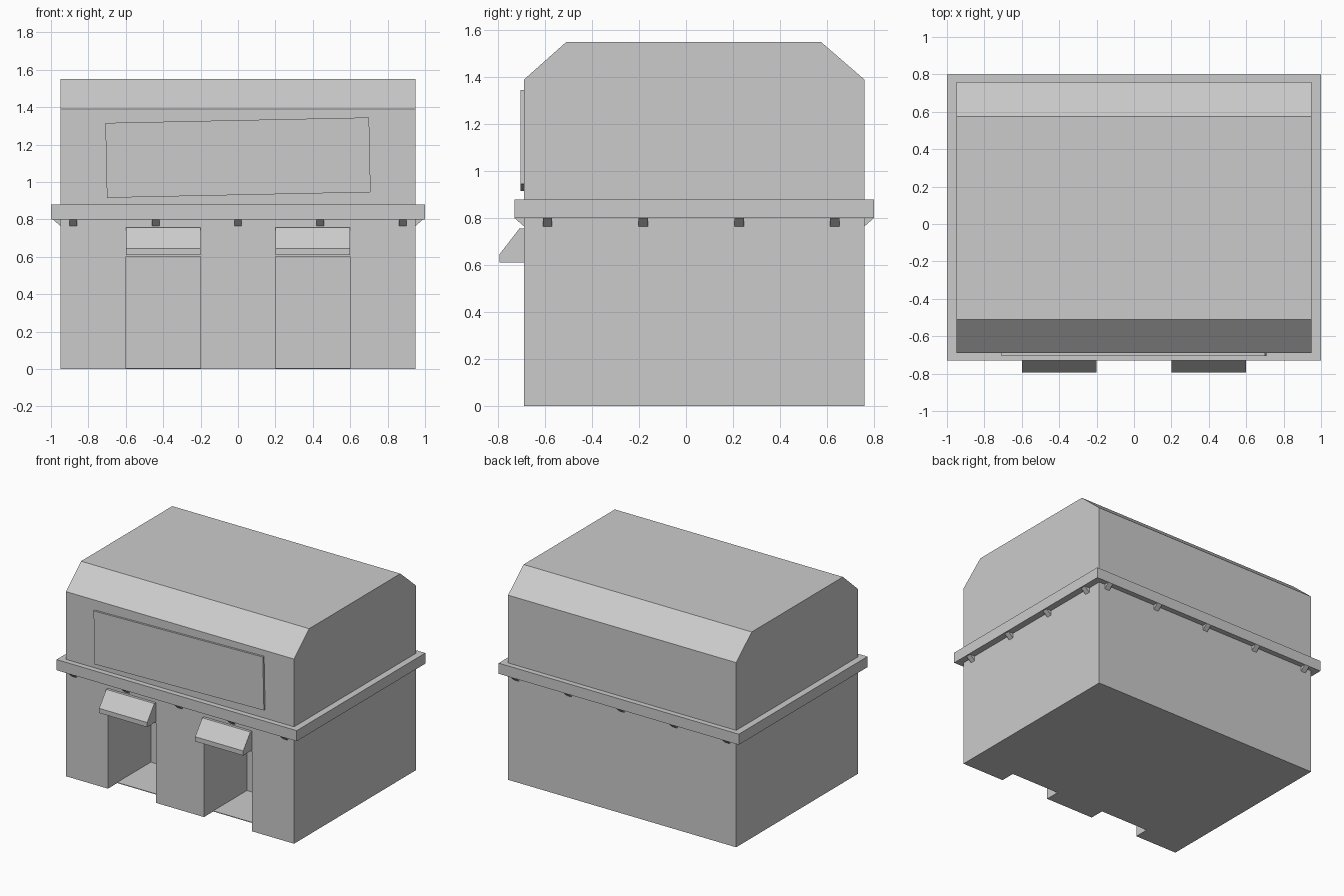
import bpy, bmesh, math
from mathutils import Vector

cube = bpy.data.objects.get("Cube")
if cube:
    bpy.data.objects.remove(cube, do_unlink=True)

grey = bpy.data.materials.new("plain_grey")
grey.use_nodes = True
GREY = (0.6, 0.6, 0.6, 1)
grey.diffuse_color = GREY
grey.node_tree.nodes["Principled BSDF"].inputs["Base Color"].default_value = GREY

FRONT, BACK, SIDE = -0.69, 0.76, 0.95


def prism(name, profile, axis_point, vector):
    """Extrude a 2D profile, placed by axis_point(a, b), along a vector."""
    bm = bmesh.new()
    face = bm.faces.new([bm.verts.new(axis_point(a, b)) for a, b in profile])
    new = bmesh.ops.extrude_face_region(bm, geom=[face])["geom"]
    bmesh.ops.translate(bm, vec=vector, verts=[v for v in new if isinstance(v, bmesh.types.BMVert)])
    bmesh.ops.recalc_face_normals(bm, faces=bm.faces)
    mesh = bpy.data.meshes.new(name)
    bm.to_mesh(mesh)
    bm.free()
    mesh.materials.append(grey)
    obj = bpy.data.objects.new(name, mesh)
    bpy.context.collection.objects.link(obj)
    return obj


def along_x(name, profile, x0, x1):
    return prism(name, profile, lambda y, z: (x0, y, z), Vector((x1 - x0, 0, 0)))


def box(name, x0, x1, y0, y1, z0, z1):
    return along_x(name, [(y0, z0), (y1, z0), (y1, z1), (y0, z1)], x0, x1)


def carve(target, cutter):
    cutter.hide_render = True
    mod = target.modifiers.new("opening", 'BOOLEAN')
    mod.operation, mod.solver, mod.object = 'DIFFERENCE', 'EXACT', cutter
    bpy.context.view_layer.objects.active = target
    bpy.ops.object.modifier_apply(modifier=mod.name)
    bpy.data.objects.remove(cutter, do_unlink=True)


# Main building with sloped roof edges
building = along_x("building", [(FRONT, 0), (BACK, 0), (BACK, 1.39), (0.575, 1.55),
                                (-0.51, 1.55), (FRONT, 1.39)], -SIDE, SIDE)

# Doorways: open threshold at the front, floored alcove behind
for side, x0 in (("right", -0.6), ("left", 0.2)):
    x1 = x0 + 0.4
    carve(building, box("threshold_cutter", x0, x1, FRONT - 0.1, -0.58, -0.1, 0.6))
    carve(building, box("alcove_cutter", x0, x1, -0.6, -0.18, 0.005, 0.6))
    along_x(side + "_awning", [(FRONT, 0.61), (FRONT, 0.755), (-0.71, 0.755),
                               (-0.795, 0.645), (-0.795, 0.61)], x0, x1)

# Ledge around the building
box("ledge", -1, 1, -0.73, 0.80, 0.80, 0.88)

# Tilted sign board
sign = box("sign_board", -0.705, 0.705, -0.0075, 0.0075, -0.2, 0.2)
sign.location = (0, FRONT - 0.0075, 1.13)
sign.rotation_euler.y = math.radians(-1.2)

# Wedge brackets under the ledge
WEDGE = [(0, 0.765), (0.04, 0.80), (0, 0.80)]


def bracket(name, wall_point, outward):
    out = Vector(outward)
    across = Vector((out.y, out.x, 0)) * 0.04
    base = Vector(wall_point) - across / 2
    prism(name, WEDGE, lambda d, z: base + out * d + Vector((0, 0, z)), across)


for i in range(5):
    x = -0.88 + 0.44 * i
    bracket("front_bracket", (x, FRONT, 0), (0, -1, 0))
    bracket("back_bracket", (x, BACK, 0), (0, 1, 0))
for i in range(4):
    y = -0.59 + 0.408 * i
    bracket("left_bracket", (SIDE, y, 0), (1, 0, 0))
    bracket("right_bracket", (-SIDE, y, 0), (-1, 0, 0))
